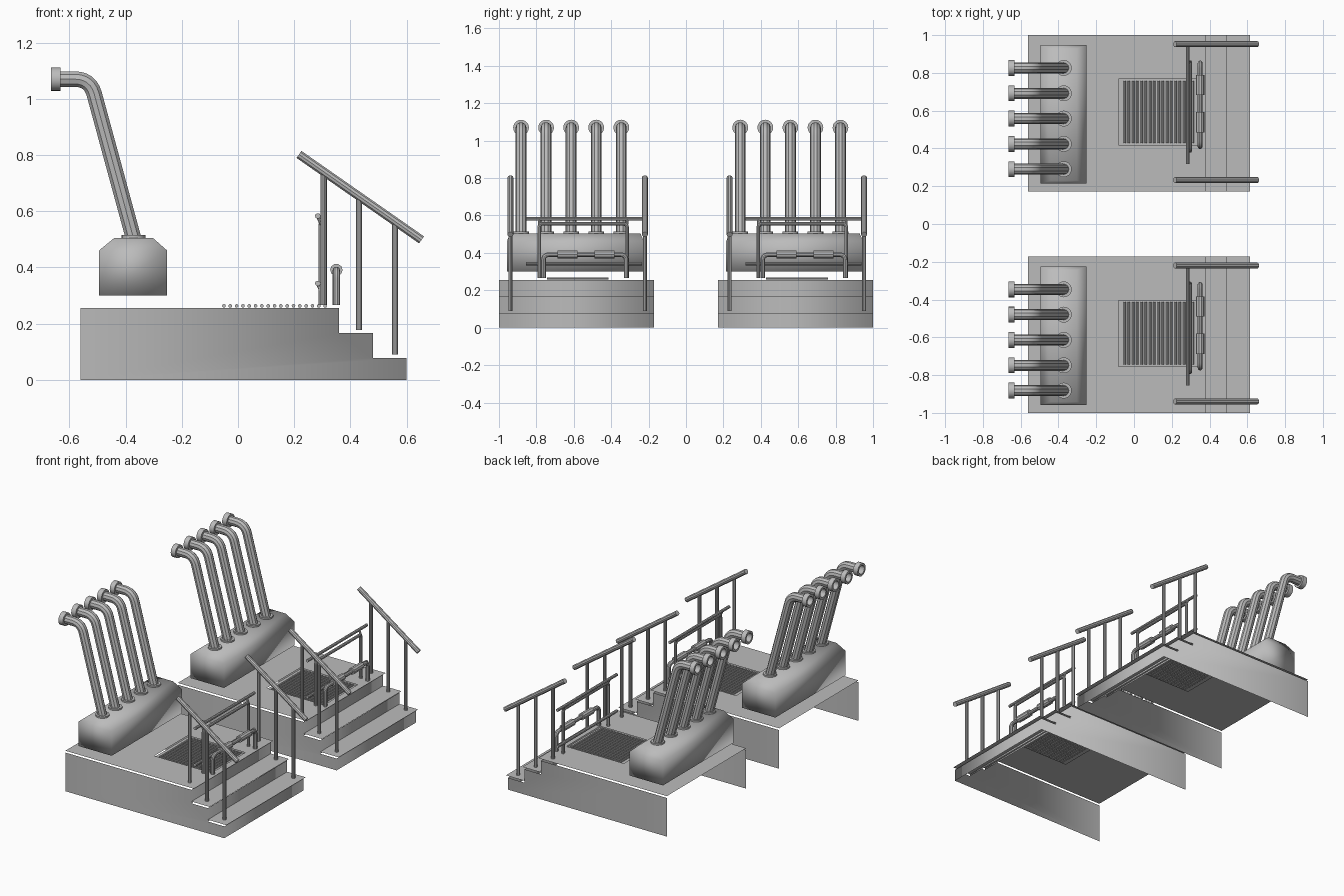
import bpy, bmesh
from math import pi
from mathutils import Vector, Matrix

cube = bpy.data.objects.get("Cube")
if cube:
    bpy.data.objects.remove(cube, do_unlink=True)

grey = bpy.data.materials.new("plain grey")
grey.use_nodes = True
grey.diffuse_color = (0.5, 0.5, 0.5, 1)
grey.node_tree.nodes["Principled BSDF"].inputs["Base Color"].default_value = (0.5, 0.5, 0.5, 1)

parts = []


def finish(name, mesh, smooth="angle"):
    mesh.materials.clear()
    mesh.materials.append(grey)
    ob = bpy.data.objects.new(name, mesh)
    bpy.context.collection.objects.link(ob)
    if smooth == "all":
        mesh.shade_smooth()
    elif smooth == "angle":
        bpy.ops.object.select_all(action="DESELECT")
        ob.select_set(True)
        bpy.context.view_layer.objects.active = ob
        bpy.ops.object.shade_smooth_by_angle()
    parts.append(ob)
    return ob


def from_bm(name, bm, smooth="angle", recalc=True):
    if recalc:
        bmesh.ops.recalc_face_normals(bm, faces=bm.faces)
    mesh = bpy.data.meshes.new(name)
    bm.to_mesh(mesh)
    bm.free()
    return finish(name, mesh, smooth)


def tube(name, points, radius, bend=0.0, caps=True):
    """Round pipe along a path, with rounded corners."""
    pts = [Vector(p) for p in points]
    path = [pts[0]]
    for a, b, c in zip(pts, pts[1:], pts[2:]):
        p, q = b + (a - b).normalized() * bend, b + (c - b).normalized() * bend
        for i in range(7):
            t = i / 6
            path.append(p * (1 - t) ** 2 + b * 2 * t * (1 - t) + q * t * t)
    path.append(pts[-1])
    curve = bpy.data.curves.new(name, "CURVE")
    curve.dimensions = "3D"
    curve.bevel_depth = radius
    curve.bevel_resolution = 3
    curve.use_fill_caps = caps
    spline = curve.splines.new("POLY")
    spline.points.add(len(path) - 1)
    for sp, co in zip(spline.points, path):
        sp.co = (*co, 1)
    helper = bpy.data.objects.new(name + " path", curve)
    bpy.context.collection.objects.link(helper)
    bpy.context.view_layer.update()
    deps = bpy.context.evaluated_depsgraph_get()
    mesh = bpy.data.meshes.new_from_object(helper.evaluated_get(deps))
    bpy.data.objects.remove(helper, do_unlink=True)
    return finish(name, mesh)


def ring(name, outer, inner, length, matrix):
    """Collar with a hole, turned about its own z axis."""
    bm = bmesh.new()
    verts = [bm.verts.new(p) for p in ((inner, 0, 0), (outer, 0, 0), (outer, 0, length), (inner, 0, length))]
    edges = [bm.edges.new((verts[i], verts[(i + 1) % 4])) for i in range(4)]
    bmesh.ops.spin(bm, geom=verts + edges, cent=(0, 0, 0), axis=(0, 0, 1), angle=2 * pi, steps=20)
    bmesh.ops.remove_doubles(bm, verts=bm.verts, dist=1e-5)
    bm.transform(matrix)
    return from_bm(name, bm)


HALF = 0.414
FLOOR, STEP2, STEP1 = 0.267, 0.178, 0.09
GAP = 0.012
BACK = -0.56

# Side skirts and risers, open at the back and below
bm = bmesh.new()
outline = [(BACK, 0), (BACK, FLOOR - GAP), (0.36, FLOOR - GAP), (0.36, STEP2 - GAP),
           (0.48, STEP2 - GAP), (0.48, STEP1 - GAP), (0.6, STEP1 - GAP), (0.6, 0)]
near, far = [[bm.verts.new((x, y, z)) for x, z in outline] for y in (-HALF, HALF)]
bm.faces.new(near[::-1])
bm.faces.new(far)
for i in (2, 4, 6):
    bm.faces.new((near[i], near[i + 1], far[i + 1], far[i]))
from_bm("side_skirts_and_risers", bm, "all")

# Floor sheet with an opening for the grate, and the two treads
GX0, GX1, GY0, GY1 = -0.083, 0.335, -0.168, 0.182


def sheets(name, rects, z):
    bm = bmesh.new()
    for x0, x1, y0, y1 in rects:
        bm.faces.new([bm.verts.new((x, y, z)) for x, y in ((x0, y0), (x1, y0), (x1, y1), (x0, y1))])
    bmesh.ops.remove_doubles(bm, verts=bm.verts, dist=1e-5)
    from_bm(name, bm, "flat", recalc=False)


sheets("floor", [(BACK, GX0, -HALF, HALF), (GX1, 0.378, -HALF, HALF),
                 (GX0, GX1, -HALF, GY0), (GX0, GX1, GY1, HALF)], FLOOR)
sheets("middle_tread", [(0.36, 0.493, -HALF, HALF)], STEP2)
sheets("lower_tread", [(0.48, 0.615, -HALF, HALF)], STEP1)

# Grate: shallow pan with round bars
sheets("grate_pan", [(GX0, GX1, GY0, GY1)], FLOOR - 0.008)
for i in range(17):
    x = -0.05 + i * 0.0225
    tube("grate_bar", [(x, GY0 + 0.01, FLOOR - 0.004), (x, GY1 - 0.01, FLOOR - 0.004)], 0.0065)

# Pipe housing: box with chamfered top
bm = bmesh.new()
levels = [(-0.495, -0.252, -0.372, 0.361, 0.30), (-0.495, -0.252, -0.372, 0.361, 0.46),
          (-0.44, -0.303, -0.355, 0.342, 0.505)]
loops = [[bm.verts.new(p) for p in ((a, c, z), (b, c, z), (b, d, z), (a, d, z))] for a, b, c, d, z in levels]
bm.faces.new(loops[0][::-1])
bm.faces.new(loops[-1])
for low, high in zip(loops, loops[1:]):
    for i in range(4):
        j = (i + 1) % 4
        bm.faces.new((low[i], low[j], high[j], high[i]))
from_bm("pipe_housing", bm, "all")

# Five bent pipes with a foot collar and an open end flange
for i in range(5):
    y = -0.296 + i * 0.134
    tube("bent_pipe", [(-0.368, y, 0.49), (-0.526, y, 1.07), (-0.655, y, 1.07)], 0.029, 0.055, caps=False)
    ring("foot_collar", 0.042, 0.027, 0.012, Matrix.Translation((-0.372, y, 0.503)))
    ring("end_flange", 0.042, 0.028, 0.033,
         Matrix.Translation((-0.632, y, 1.07)) @ Matrix.Rotation(-pi / 2, 4, "Y"))

# Sloping handrails on three posts each
for y in (-0.353, 0.366):
    tube("handrail", [(0.217, y, 0.802), (0.653, y, 0.498)], 0.016)
    for x, z in ((0.305, FLOOR), (0.431, STEP2), (0.559, STEP1)):
        tube("handrail_post", [(x, y, z), (x, y, 0.802 - (x - 0.217) * 0.697)], 0.011)

# Hoop with two cross bars
tube("hoop", [(0.297, -0.199, FLOOR), (0.297, -0.199, 0.555), (0.297, 0.271, 0.555), (0.297, 0.271, FLOOR)],
     0.01, 0.02)
for z in (0.583, 0.343):
    tube("cross_bar", [(0.284, -0.269, z), (0.284, 0.351, z)], 0.01)
    for y in (-0.199, 0.271):
        tube("bar_bracket", [(0.284, y, z), (0.297, y, z - 0.03)], 0.007)

# Low pipe with two thick sleeves
tube("low_pipe", [(0.35, -0.176, FLOOR), (0.35, -0.176, 0.39), (0.35, 0.266, 0.39), (0.35, 0.266, FLOOR)],
     0.013, 0.03)
for y in (-0.101, 0.096):
    tube("pipe_sleeve", [(0.35, y, 0.391), (0.35, y + 0.107, 0.391)], 0.022)

# Two identical platforms side by side
for ob in list(parts):
    twin = ob.copy()
    bpy.context.collection.objects.link(twin)
    ob.location.y += 0.586
    twin.location.y -= 0.586
